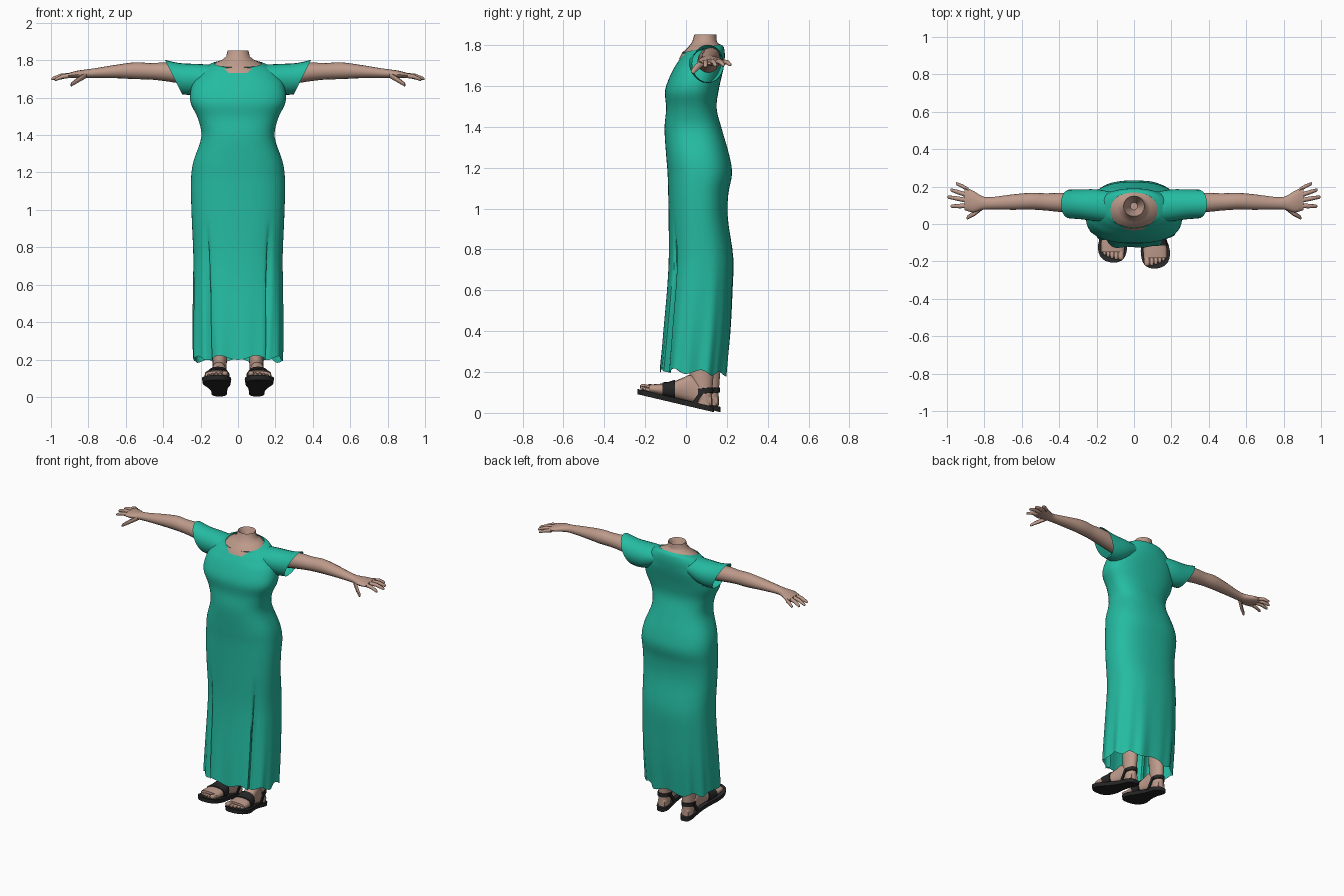
import bpy, bmesh, math
from mathutils import Vector

if "Cube" in bpy.data.objects:
    bpy.data.objects.remove(bpy.data.objects["Cube"])


def material(name, rgb):
    m = bpy.data.materials.new(name)
    m.diffuse_color = (*rgb, 1)
    m.use_nodes = True
    m.node_tree.nodes["Principled BSDF"].inputs["Base Color"].default_value = m.diffuse_color
    return m


TEAL = material("teal_cloth", (0.018, 0.50, 0.36))
SKIN = material("skin", (0.51, 0.325, 0.255))
BLACK = material("black_leather", (0.02, 0.02, 0.021))


def finish(name, bm, mat, mirror=False, angle=50):
    bmesh.ops.recalc_face_normals(bm, faces=bm.faces)
    me = bpy.data.meshes.new(name)
    bm.to_mesh(me)
    bm.free()
    me.materials.append(mat)
    ob = bpy.data.objects.new(name, me)
    bpy.context.collection.objects.link(ob)
    if mirror:
        ob.modifiers.new("mirror", 'MIRROR').use_mirror_merge = False
    bpy.ops.object.select_all(action='DESELECT')
    ob.select_set(True)
    bpy.context.view_layer.objects.active = ob
    bpy.ops.object.shade_smooth_by_angle(angle=math.radians(angle))
    return ob


def loft(bm, rings, cap_start=False, cap_end=False):
    """Skin a list of closed point rings with quads."""
    vs = [[bm.verts.new(p) for p in r] for r in rings]
    n = len(vs[0])
    for a, b in zip(vs, vs[1:]):
        for i in range(n):
            j = (i + 1) % n
            bm.faces.new((a[i], a[j], b[j], b[i]))
    if cap_start:
        bm.faces.new(vs[0][::-1])
    if cap_end:
        bm.faces.new(vs[-1])


def spline(rows, steps):
    """Catmull-Rom interpolation of tuples."""
    rows = [Vector(r) for r in rows]
    out = []
    for i in range(len(rows) - 1):
        p0, p1, p2 = rows[max(i - 1, 0)], rows[i], rows[i + 1]
        p3 = rows[min(i + 2, len(rows) - 1)]
        for s in range(steps):
            t = s / steps
            out.append(p1 + (p2 - p0) * (t / 2)
                       + (p0 * 2 - p1 * 5 + p2 * 4 - p3) * (t * t / 2)
                       + (p1 * 3 - p0 - p2 * 3 + p3) * (t ** 3 / 2))
    return out + [rows[-1]]


def angles(n):
    return [2 * math.pi * i / n for i in range(n)]


def spow(v, e):
    return math.copysign(abs(v) ** e, v)


def ring_x(cx, cy, cz, ry, rz, slant=0, n=16):
    """Ring facing along x, leaning by slant."""
    return [(cx + slant * rz * math.sin(a), cy + ry * math.cos(a), cz + rz * math.sin(a)) for a in angles(n)]


def ring_z(z, cx, cy, rx, ry, tilt=0, n=20):
    """Ring facing up, leaning by tilt."""
    return [(cx + rx * math.cos(a), cy + ry * math.sin(a), z + tilt * ry * math.sin(a)) for a in angles(n)]


# dress: height, half width, front y, back y, lean
dress_rows = [
    (0.20, .250, -.135, .205, -.06), (0.40, .248, -.115, .222, -.03), (0.60, .243, -.095, .230, 0),
    (0.76, .240, -.085, .232, 0), (0.95, .247, -.085, .205, 0), (1.07, .251, -.087, .207, 0),
    (1.17, .251, -.090, .225, 0), (1.26, .238, -.097, .212, 0), (1.39, .196, -.105, .175, 0),
    (1.49, .215, -.097, .150, 0), (1.58, .255, -.102, .160, 0), (1.67, .245, -.068, .180, 0),
    (1.735, .205, -.032, .190, .05), (1.772, .160, -.015, .185, .18), (1.783, .125, -.022, .168, .22)]


def dress_ring(row):
    z, hw, yf, yb, lean = row
    cy, ry = (yf + yb) / 2, (yb - yf) / 2
    fold = min(max((0.95 - z) / 0.75, 0), 1)
    e = 0.82 if z < 1.7 else 0.9
    pts = []
    for a in angles(120):
        x, y = hw * spow(math.cos(a), e), ry * spow(math.sin(a), e)
        # soft pleats that deepen towards the hem
        k = 1 - fold ** 2 * 0.045 * (1 + math.sin(11 * a + 0.6) * math.sin(3 * a + 1))
        # long folds bounding the front panel
        if y < 0:
            k -= 0.16 * min(fold * 2, 1) * math.exp(-((abs(x) - 0.168) / 0.010) ** 2)
        hem = 0.012 * math.sin(9 * a) * max(fold - 0.75, 0) * 4
        pts.append((x * k, cy + y * k, z + lean * y + hem))
    return pts


bm = bmesh.new()
loft(bm, [dress_ring(r) for r in spline(dress_rows, 4)])
finish("dress_body", bm, TEAL)

# short flared sleeves
bm = bmesh.new()
sleeve_rows = [(.12, .092, 1.72, .080, .055, 0), (.20, .10, 1.705, .085, .075, .2),
               (.28, .105, 1.70, .080, .085, .4), (.345, .107, 1.71, .077, .092, .5)]
loft(bm, [ring_x(*r, n=24) for r in spline(sleeve_rows, 3)])
finish("sleeves", bm, TEAL, True)

# arms down to the knuckles
bm = bmesh.new()
arm_rows = [(.24, .11, 1.72, .055, .055), (.38, .115, 1.737, .052, .050), (.47, .118, 1.741, .046, .044),
            (.55, .122, 1.744, .045, .045), (.65, .117, 1.740, .041, .036), (.76, .111, 1.732, .033, .026),
            (.81, .112, 1.728, .036, .023), (.86, .120, 1.724, .058, .020), (.905, .136, 1.718, .062, .014)]
loft(bm, [ring_x(*r) for r in spline(arm_rows, 3)], cap_end=True)
finish("arms", bm, SKIN, True)

# fingers and thumb: base, middle, tip
bm = bmesh.new()
for base, mid, tip, r in [
        ((.885, .182, 1.718), (.918, .202, 1.716), (.952, .217, 1.703), .011),
        ((.89, .153, 1.720), (.94, .170, 1.717), (.982, .183, 1.702), .012),
        ((.89, .126, 1.720), (.945, .136, 1.717), (.997, .145, 1.700), .012),
        ((.885, .098, 1.719), (.935, .096, 1.714), (.980, .095, 1.696), .012),
        ((.81, .092, 1.722), (.855, .056, 1.695), (.895, .032, 1.668), .015)]:
    end = Vector(tip) - (Vector(tip) - Vector(mid)) * 0.12
    loft(bm, [ring_x(*p, r * s, r * s, n=8) for p, s in
              ((base, 1.1), (mid, 1), (end, .75), (tip, .35))], True, True)
finish("fingers", bm, SKIN, True)

# neck and upper chest, hollow at the top
bm = bmesh.new()
loft(bm, [ring_z(*r) for r in [
    (1.755, 0, .073, .145, .108, .22), (1.784, 0, .074, .122, .092, .22), (1.800, 0, .082, .088, .072, .15),
    (1.820, 0, .090, .063, .060, .08), (1.852, 0, .095, .056, .054, 0), (1.835, 0, .095, .046, .045, 0),
    (1.76, 0, .095, .02, .02, 0)]], cap_end=True)
finish("neck", bm, SKIN)


# feet and sandals
def sole_z(y):
    return 0.030 + (0.15 - y) * 0.235


# y, centre x, half width, top height of the foot
foot_rows = [(.140, .100, .026, .08), (.10, .100, .036, .13), (.045, .101, .038, .185), (.0, .104, .043, .172),
             (-.06, .109, .055, .148), (-.12, .113, .064, .142), (-.165, .114, .062, .138)]
sole_rows = [(.153, .100, .018), (.142, .100, .032), (.11, .100, .043), (.04, .102, .043), (-.03, .106, .054),
             (-.10, .112, .074), (-.15, .115, .078), (-.19, .114, .066), (-.212, .111, .044), (-.221, .109, .018)]


def foot_ring(row, grow=0.0):
    y, cx, hw, top = row
    lo = sole_z(y) - 0.004
    mid, h = (lo + top) / 2, (top - lo) / 2
    return [(cx + (hw + grow) * spow(math.cos(a), .8), y, mid + (h + grow) * spow(math.sin(a), .8))
            for a in angles(16)]


def foot_at(y):
    rows = spline(foot_rows, 8)
    return min(rows, key=lambda r: abs(r[0] - y))


for side, label, dy in ((-1, "left", 0.016), (1, "right", -0.016)):
    def place(bm):
        for v in bm.verts:
            v.co.x *= side
            v.co.y += dy
        return bm

    bm = bmesh.new()
    loft(bm, [foot_ring(r) for r in spline(foot_rows, 3)], True, True)
    # toes
    for i, (x, r, tip) in enumerate([(.070, .017, -.208), (.095, .012, -.207), (.117, .012, -.200),
                                     (.138, .011, -.192), (.157, .010, -.182)]):
        ys = (-.145, tip + .02, tip + .006, tip)
        loft(bm, [[(x + r * s * math.cos(a), y, sole_z(y) + r * (0.85 + s * math.sin(a))) for a in angles(8)]
                  for y, s in zip(ys, (1, 1, .8, .4))], True, True)
    finish(label + "_foot", place(bm), SKIN)

    # lower leg
    bm = bmesh.new()
    loft(bm, [ring_z(*r) for r in [
        (.036, .100, .105, .034, .040), (.10, .100, .100, .036, .044), (.15, .099, .093, .037, .055),
        (.20, .097, .092, .038, .060), (.30, .095, .095, .046, .060), (.45, .095, .10, .055, .065)]], True, True)
    finish(label + "_leg", place(bm), SKIN)

    # sloping sole
    bm = bmesh.new()
    rows = spline(sole_rows, 2)
    loft(bm, [[(cx - hw, y, sole_z(y)), (cx + hw, y, sole_z(y)),
               (cx + hw * .95, y, sole_z(y) - .026), (cx - hw * .95, y, sole_z(y) - .026)]
              for y, cx, hw in rows], True, True)
    finish(label + "_sole", place(bm), BLACK, angle=40)

    # instep strap, widening around the foot
    bm = bmesh.new()
    loft(bm, [foot_ring(foot_at(y), g) for y, g in
              ((-.035, 0), (-.036, .006), (-.07, .006), (-.10, .006), (-.101, 0))])
    finish(label + "_instep_strap", place(bm), BLACK)

    # ankle strap with heel counter
    bm = bmesh.new()
    loft(bm, [ring_z(z, .100, .098, rx, ry, .1) for z, rx, ry in
              ((.094, .034, .044), (.095, .042, .053), (.120, .042, .053), (.121, .034, .044))])
    for sx in (-1, 1):
        loft(bm, [[(.100 + sx * (.037 + dx), y + d, z) for dx, d in
                   ((0, -.012), (.007, -.012), (.007, .012), (0, .012))]
                  for y, z in ((.055, .045), (.075, .075), (.10, .11))], True, True)
    finish(label + "_ankle_strap", place(bm), BLACK)
